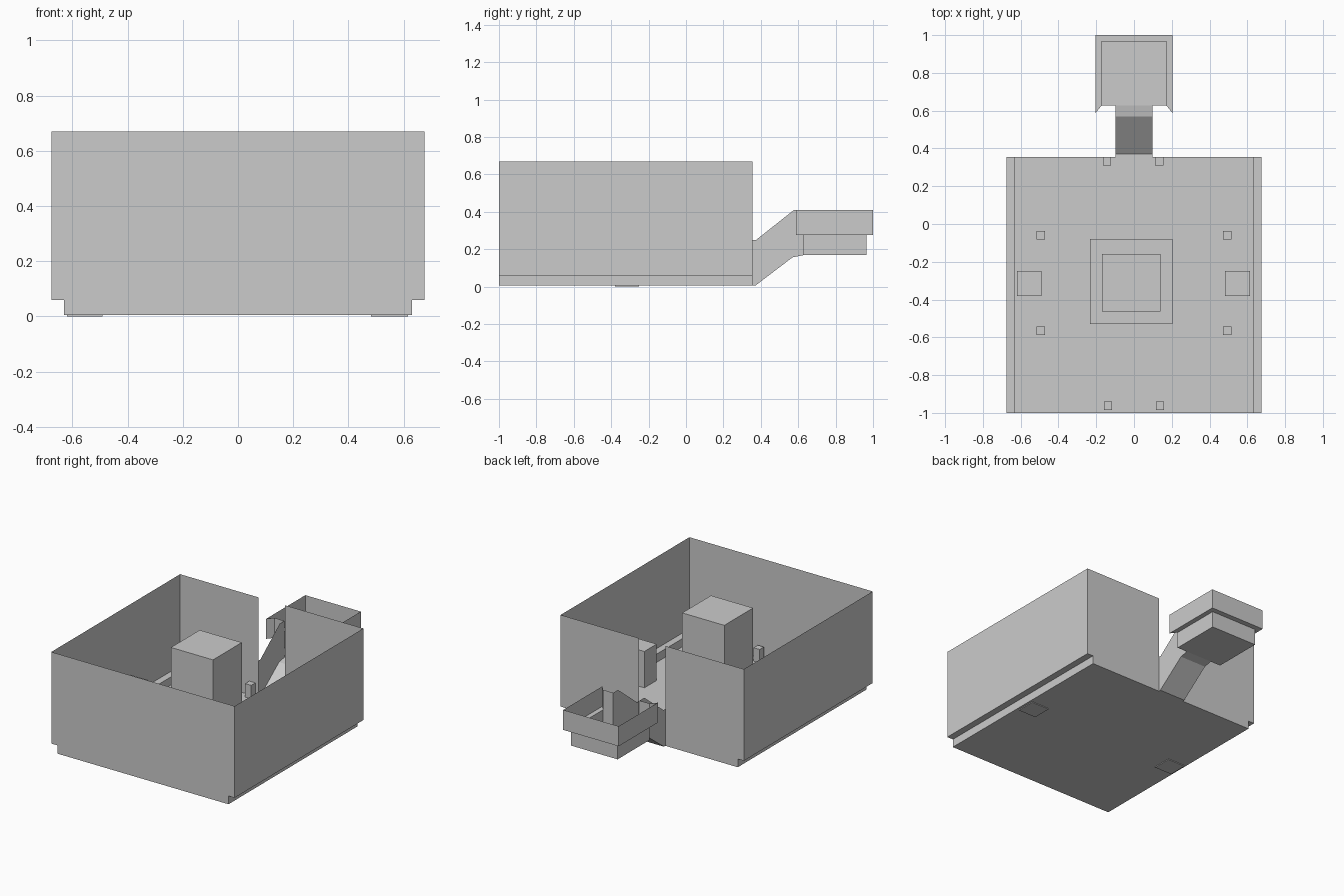
import bpy, bmesh

if "Cube" in bpy.data.objects:
    bpy.data.objects.remove(bpy.data.objects["Cube"])

def sheet(name, faces, mirror=False):
    """Thin surface from a few polygons, optionally mirrored across x = 0."""
    bm = bmesh.new()
    for f in faces:
        bm.faces.new([bm.verts.new(p) for p in f])
        if mirror:
            bm.faces.new([bm.verts.new((-x, y, z)) for x, y, z in reversed(f)])
    bmesh.ops.remove_doubles(bm, verts=bm.verts, dist=0.0005)
    bmesh.ops.recalc_face_normals(bm, faces=bm.faces)
    me = bpy.data.meshes.new(name)
    bm.to_mesh(me)
    bm.free()
    ob = bpy.data.objects.new(name, me)
    bpy.context.collection.objects.link(ob)
    return ob

def block(name, x0, x1, y0, y1, z0, z1):
    bpy.ops.mesh.primitive_cube_add(size=1, location=((x0+x1)/2, (y0+y1)/2, (z0+z1)/2))
    ob = bpy.context.object
    ob.name = name
    ob.scale = (x1-x0, y1-y0, z1-z0)
    return ob

def strip(profile, a, b, at):
    """Quads along a 2D profile, swept from a to b."""
    return [[at(p, a), at(q, a), at(q, b), at(p, b)] for p, q in zip(profile, profile[1:])]

# Main room: floor, side ledges and side walls as one swept profile
W, L, D, Y0, Y1, F, S, H = 0.675, 0.63, 0.097, -1.0, 0.355, 0.005, 0.06, 0.67
section = [(-W, H), (-W, S), (-L, S), (-L, F), (L, F), (L, S), (W, S), (W, H)]
sheet("room_floor_and_sides", strip(section, Y0, Y1, lambda p, y: (p[0], y, p[1])))
sheet("room_front_wall", [[(x, Y0, z) for x, z in section]])

# Back wall, split by the full height doorway
half = [(D, F), (L, F), (L, S), (W, S), (W, H), (D, H)]
sheet("room_back_wall", [[(x, Y1, z) for x, z in half]], mirror=True)

# Sloping passage: floor and side walls
low = [(Y1, F), (0.37, F), (0.57, 0.157), (0.627, 0.168)]
high = [(Y1, 0.25), (0.375, 0.25), (0.577, 0.41), (0.627, 0.41)]
sheet("passage_floor", strip(low, -D, D, lambda p, x: (x, p[0], p[1])))
sheet("passage_walls",
      [[(D, *low[i]), (D, *low[i+1]), (D, *high[i+1]), (D, *high[i])] for i in range(3)],
      mirror=True)

# Upper chamber: sunken floor, ledge and outer wall around three sides
A, B = 0.172, 0.204
FI, BI, FO, BO = 0.627, 0.965, 0.587, 1.0
z0, z1, z2 = 0.168, 0.277, 0.41
inner = [(-A, FI), (-A, BI), (A, BI), (A, FI)]
outer = [(-B, FO), (-B, BO), (B, BO), (B, FO)]
up = lambda p, z: (p[0], p[1], z)
sheet("chamber_floor", [[up(p, z0) for p in inner]])
sheet("chamber_lower_walls", strip(inner, z0, z1, up))
sheet("chamber_upper_walls", strip(outer, z1, z2, up))
sheet("chamber_ledge", [[up(inner[i], z1), up(inner[i+1], z1),
                         up(outer[i+1], z1), up(outer[i], z1)] for i in range(3)])
sheet("chamber_front_wall",
      [[(D, FI, z0), (A, FI, z0), (A, FI, z1), (A, FI, z2), (D, FI, z2)],
       [(A, FI, z1), (B, FO, z1), (B, FO, z2), (A, FI, z2)]], mirror=True)

# Centre plinth with tall block
block("centre_plinth", -0.232, 0.203, -0.53, -0.08, F, 0.1)
block("centre_block", -0.17, 0.14, -0.463, -0.16, F, 0.63)

# Side boxes, slightly sunk through the floor
block("left_box", -0.62, -0.49, -0.38, -0.25, 0, 0.247)
block("right_box", 0.482, 0.615, -0.38, -0.25, 0, 0.247)

# Short posts in four pairs
for cx, cy in [(-0.493, -0.06), (0.493, -0.06), (-0.493, -0.565), (0.493, -0.565),
               (-0.143, 0.333), (0.133, 0.333), (-0.138, -0.962), (0.138, -0.962)]:
    block("short_post", cx-0.022, cx+0.022, cy-0.022, cy+0.022, F, 0.095)
